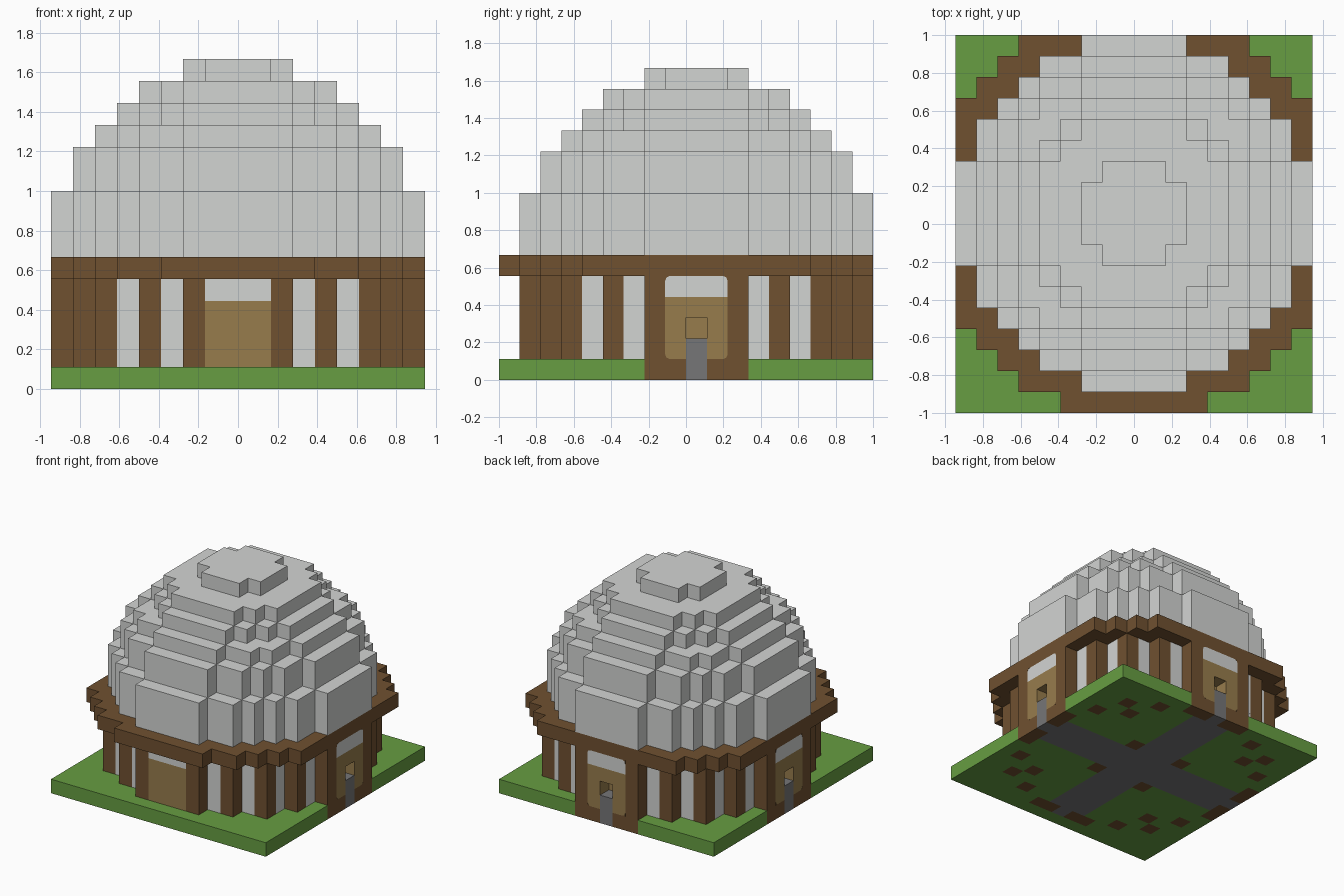
import bpy
import bmesh
import math

if "Cube" in bpy.data.objects:
    bpy.data.objects.remove(bpy.data.objects["Cube"], do_unlink=True)

U = 1 / 9          # block size
Y0 = U / 2         # the building's centre sits half a block back


def material(name, colour):
    m = bpy.data.materials.new(name)
    m.use_nodes = True
    m.diffuse_color = (*colour, 1)
    bsdf = m.node_tree.nodes["Principled BSDF"]
    bsdf.inputs["Base Color"].default_value = (*colour, 1)
    bsdf.inputs["Roughness"].default_value = 0.9
    return m


STONE, WOOD, TAN, GRASS, PATH = range(5)
MATS = [
    material("pale stone", (0.65, 0.66, 0.65)),
    material("dark wood", (0.16, 0.082, 0.03)),
    material("tan planks", (0.31, 0.203, 0.073)),
    material("grass green", (0.135, 0.34, 0.054)),
    material("path grey", (0.18, 0.18, 0.185)),
]


def finish(bm, name):
    me = bpy.data.meshes.new(name)
    bm.to_mesh(me)
    bm.free()
    for m in MATS:
        me.materials.append(m)
    ob = bpy.data.objects.new(name, me)
    bpy.context.collection.objects.link(ob)
    return ob


def extrude_all(bm, offset):
    """Thicken every face of a flat sheet into a closed solid."""
    ext = bmesh.ops.extrude_face_region(bm, geom=bm.faces[:], use_keep_orig=True)
    bmesh.ops.translate(bm, vec=offset,
                        verts=[g for g in ext["geom"] if isinstance(g, bmesh.types.BMVert)])
    bmesh.ops.recalc_face_normals(bm, faces=bm.faces[:])


def slab(name, z0, z1, inside, colour):
    """Blocks of one storey: inside(i, j) picks cells, colour(i, j) paints them."""
    bm = bmesh.new()
    corners = {}

    def vert(a, b):
        if (a, b) not in corners:
            corners[a, b] = bm.verts.new(((a - 0.5) * U, (b - 0.5) * U + Y0, z0 * U))
        return corners[a, b]

    for i in range(-8, 9):
        for j in range(-9, 9):
            if inside(i, j):
                bm.faces.new((vert(i, j), vert(i + 1, j), vert(i + 1, j + 1), vert(i, j + 1)))
    extrude_all(bm, (0, 0, (z1 - z0) * U))
    # paint each face by the block just behind it
    for f in bm.faces:
        p = f.calc_center_median() - f.normal * U * 0.3
        f.material_index = colour(round(p.x / U), round((p.y - Y0) / U))
    return finish(bm, name)


def disc(r2):
    return lambda i, j: i * i + j * j <= r2


def is_side_door(i, j, half):
    return (abs(i) >= 7 and abs(j) <= half) or (j >= 7 and abs(i) <= half)


# Ground with grass, crossing paths and post feet
POSTS = {(7, 4), (4, 7), (6, 6), (5, 5), (2, 2)}


def ground_colour(i, j):
    a, b = abs(i), abs(j)
    if j == -9:
        return GRASS
    if max(a, b) == 8 and min(a, b) <= 2:
        return PATH if min(a, b) == 0 else WOOD
    if (a, b) in POSTS:
        return WOOD
    return PATH if min(a, b) <= 1 else GRASS


slab("ground", 0, 1, lambda i, j: True, ground_colour)

# Walls with windows, doors and a peephole in three of the doors
WINDOWS = {(3, 7), (5, 6), (6, 5), (7, 3)}


def wall_colour(level):
    def colour(i, j):
        if (abs(i), abs(j)) in WINDOWS:
            return STONE
        if is_side_door(i, j, 0) and level == 1:
            return PATH
        if is_side_door(i, j, 1) or (j <= -7 and abs(i) <= 1):
            return STONE if level == 4 else TAN
        return WOOD
    return colour


def wall_cells(level):
    def inside(i, j):
        peephole = level == 2 and (i, j) in {(8, 0), (-8, 0), (0, 8)}
        return disc(72)(i, j) and not peephole
    return inside


for level, label in enumerate(("base", "lower", "middle", "upper"), 1):
    slab("wall_" + label, level, level + 1, wall_cells(level), wall_colour(level))

# Small corner fillets that round off the side and back doors
for name, angle in (("left", 0), ("back", math.pi / 2), ("right", math.pi)):
    bm = bmesh.new()
    s = U * 0.22
    for sy in (-1, 1):
        for z, sz in ((U, 1), (5 * U, -1)):
            y = sy * 1.5 * U
            pts = ((y, z), (y - sy * s, z), (y - sy * s * 0.3, z + sz * s * 0.3), (y, z + sz * s))
            bm.faces.new([bm.verts.new((8.5 * U - 0.001, a, b)) for a, b in pts])
    extrude_all(bm, (0.002, 0, 0))
    for f in bm.faces:
        f.material_index = WOOD
    ob = finish(bm, "door_fillets_" + name)
    ob.rotation_euler.z = angle
    ob.location.y = Y0

# Overhanging wooden eave
slab("eave", 5, 6, disc(92), lambda i, j: WOOD)

# Stepped stone dome, each round step inside the one below: bottom, top, squared radius
DOME = [(6, 9, 70), (9, 11, 55), (11, 12, 42), (12, 13, 30), (13, 14, 20), (14, 15, 5)]
for n, (z0, z1, r2) in enumerate(DOME, 1):
    slab(f"dome_step_{n}", z0, z1, disc(r2), lambda i, j: STONE)
